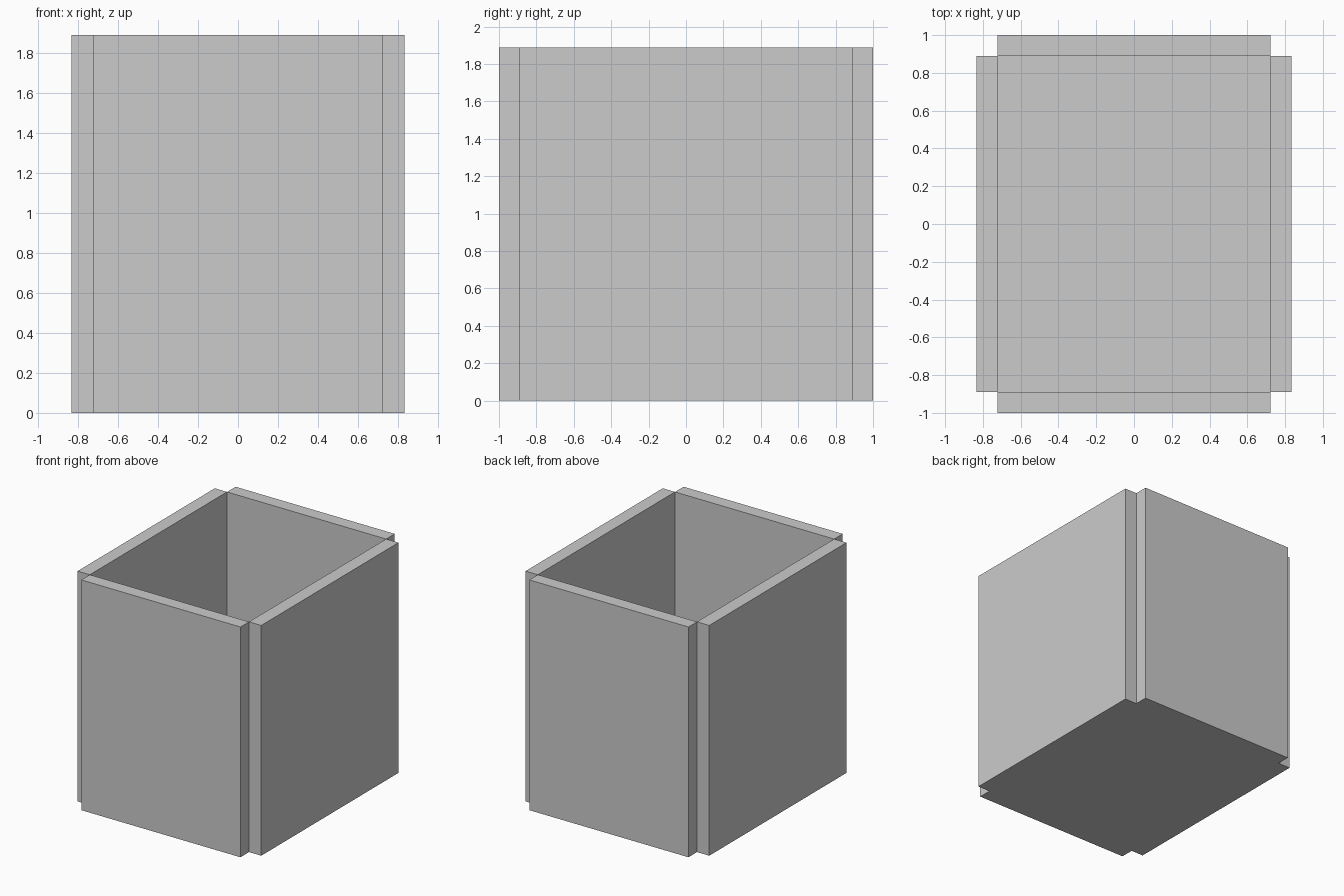
import bpy, bmesh

if "Cube" in bpy.data.objects:
    bpy.data.objects.remove(bpy.data.objects["Cube"])

U = 1 / 9                            # wall and floor thickness
XS = [-7.5 * U, -6.5 * U, 6.5 * U, 7.5 * U]
YS = [-9 * U, -8 * U, 8 * U, 9 * U]
TOP, FLOOR = 17 * U, U

# Height of each plan cell: notched corners, tall walls, low floor
H = [[0, TOP, 0],
     [TOP, FLOOR, TOP],
     [0, TOP, 0]]

def height(i, j):
    return H[i][j] if 0 <= i < 3 and 0 <= j < 3 else 0

bm = bmesh.new()

def quad(*pts):
    return bm.faces.new([bm.verts.new(p) for p in pts])

for i in range(3):
    for j in range(3):
        h = height(i, j)
        if h == 0:
            continue
        x0, x1, y0, y1 = XS[i], XS[i + 1], YS[j], YS[j + 1]
        # underside and top
        quad((x0, y0, 0), (x0, y1, 0), (x1, y1, 0), (x1, y0, 0))
        quad((x0, y0, h), (x1, y0, h), (x1, y1, h), (x0, y1, h))
        # exposed sides, from the neighbour's height up
        for di, dj, a, b in ((0, -1, (x0, y0), (x1, y0)), (1, 0, (x1, y0), (x1, y1)),
                             (0, 1, (x1, y1), (x0, y1)), (-1, 0, (x0, y1), (x0, y0))):
            n = height(i + di, j + dj)
            if n < h:
                quad((*a, n), (*b, n), (*b, h), (*a, h))

bmesh.ops.remove_doubles(bm, verts=bm.verts[:], dist=1e-5)
# Seamless underside
bmesh.ops.dissolve_faces(bm, faces=[f for f in bm.faces if f.calc_center_median().z < 1e-5])

mesh = bpy.data.meshes.new("open_box")
bm.to_mesh(mesh)
bm.free()
bpy.context.collection.objects.link(bpy.data.objects.new("open_box", mesh))
